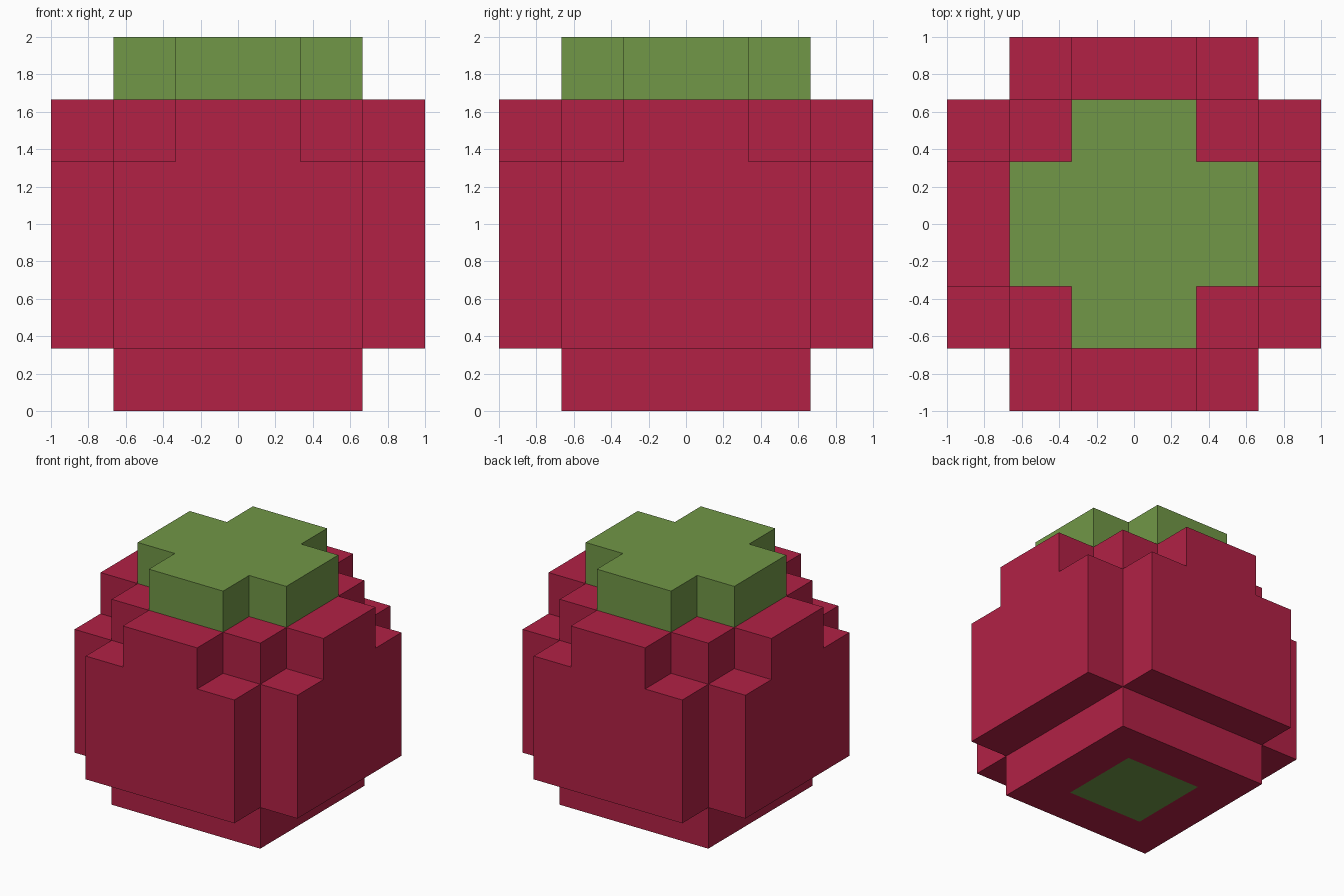
import bpy
import bmesh
from mathutils import Vector

if "Cube" in bpy.data.objects:
    bpy.data.objects.remove(bpy.data.objects["Cube"], do_unlink=True)

U = 1 / 3   # block size: the model is a 6 x 6 x 6 block grid


def srgb(r, g, b):
    conv = lambda c: c / 12.92 if c <= 0.04045 else ((c + 0.055) / 1.055) ** 2.4
    return tuple(conv(v / 255) for v in (r, g, b)) + (1.0,)


def make_material(name, color):
    mat = bpy.data.materials.new(name)
    mat.use_nodes = True
    mat.diffuse_color = color
    bsdf = next(n for n in mat.node_tree.nodes if n.type == 'BSDF_PRINCIPLED')
    bsdf.inputs["Base Color"].default_value = color
    bsdf.inputs["Roughness"].default_value = 0.8
    return mat


red = make_material("berry red", srgb(178, 33, 69))
green = make_material("leaf green", srgb(113, 151, 71))


def blocks(z0, z1, *half_sizes):
    """Block cells of centred rectangles (half width, half depth) from z0 to z1."""
    return {(x, y, z) for hx, hy in half_sizes for x in range(-hx, hx)
            for y in range(-hy, hy) for z in range(z0, z1)}


def build(name, cells, solid, materials, pick=lambda cell, d: 0):
    """Mesh the outer skin of the cells; faces touching other solid cells are left out."""
    bm = bmesh.new()
    for cell in sorted(cells):
        for axis in range(3):
            for sign in (-1, 1):
                d = Vector((0, 0, 0))
                d[axis] = sign
                if tuple(int(c + s) for c, s in zip(cell, d)) in solid:
                    continue
                u = Vector((0, 0, 0))
                v = Vector((0, 0, 0))
                u[(axis + 1) % 3] = 0.5
                v[(axis + 2) % 3] = 0.5 * sign
                mid = Vector(cell) + Vector((0.5, 0.5, 0.5)) + d * 0.5
                corners = (mid - u - v, mid + u - v, mid + u + v, mid - u + v)
                face = bm.faces.new([bm.verts.new(p * U) for p in corners])
                face.material_index = pick(cell, d)
    bmesh.ops.remove_doubles(bm, verts=bm.verts, dist=0.001)
    mesh = bpy.data.meshes.new(name)
    bm.to_mesh(mesh)
    bm.free()
    for mat in materials:
        mesh.materials.append(mat)
    obj = bpy.data.objects.new(name, mesh)
    bpy.context.collection.objects.link(obj)
    return obj


# Fruit body: square base, notched-corner belly, stepped shoulders
body = blocks(0, 1, (2, 2)) | blocks(1, 4, (2, 3), (3, 2)) \
    | blocks(4, 5, (2, 2), (1, 3), (3, 1))
# Cross-shaped leaf cap
cap = blocks(5, 6, (1, 2), (2, 1))
solid = body | cap


def green_underside(cell, d):
    """Green square in the middle of the base."""
    x, y, z = cell
    return int(z == 0 and d.z < 0 and x in (-1, 0) and y in (-1, 0))


build("fruit_body", body, solid, [red, green], green_underside)
build("leaf_cap", cap, solid, [green])
